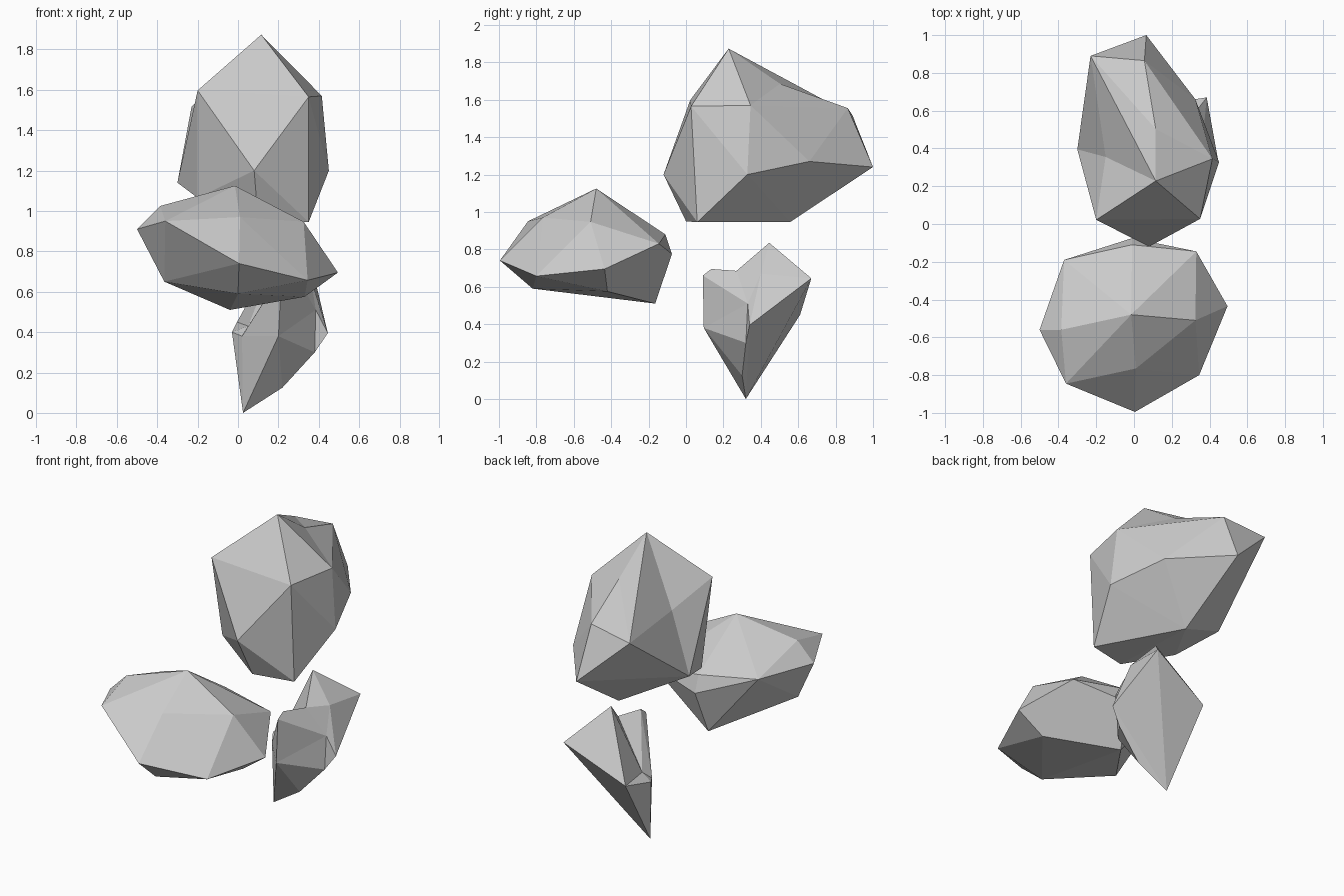
import bpy, bmesh
from mathutils import Vector


def finish(name, bm):
    bmesh.ops.recalc_face_normals(bm, faces=bm.faces[:])
    mesh = bpy.data.meshes.new(name)
    bm.to_mesh(mesh)
    bm.free()
    obj = bpy.data.objects.new(name, mesh)
    bpy.context.collection.objects.link(obj)
    return obj


def hull_rock(name, corners, dents=()):
    """Convex stone; dents = (point, lift): meshed pushed out by lift, then sunk back."""
    centre = sum((Vector(c) for c in corners), Vector()) / len(corners)
    bm = bmesh.new()
    for c in corners:
        bm.verts.new(c)
    sunk = [(bm.verts.new(centre + (Vector(p) - centre) * k), Vector(p)) for p, k in dents]
    bmesh.ops.convex_hull(bm, input=bm.verts[:])
    for v, p in sunk:
        v.co = p
    bmesh.ops.delete(bm, geom=[v for v in bm.verts if not v.link_faces], context='VERTS')
    return finish(name, bm)


def faced_rock(name, corners, faces):
    bm = bmesh.new()
    vs = [bm.verts.new(c) for c in corners]
    for f in faces:
        bm.faces.new([vs[i] for i in f])
    return finish(name, bm)


# Wide flat stone at the front
hull_rock("front_rock", [
    (-.015, -.48, 1.125), (-.385, -.56, 1.025), (-.50, -.56, .91), (-.36, -.845, .95),
    (.01, -.765, .97), (.325, -.51, .947), (.495, -.435, .695), (.345, -.80, .657),
    (.005, -.995, .74), (-.365, -.595, .65), (0, -.82, .59), (.33, -.42, .575),
    (-.04, -.165, .51), (-.01, -.11, .88), (-.01, -.075, .775), (.33, -.145, .83),
    (-.37, -.19, .915)])

# Large stone at the top
hull_rock("top_rock", [
    (.115, .228, 1.873), (.055, .865, 1.555), (.065, 1.0, 1.24), (-.23, .89, 1.517),
    (-.30, .395, 1.14), (-.20, .022, 1.597), (.08, -.12, 1.2), (.35, .027, 1.565),
    (.415, .345, 1.57), (.45, .328, 1.2), (.325, .66, 1.27), (.08, .555, .945),
    (.35, .06, .945), (.10, 0, .95), (-.20, .13, 1.065)],
    dents=[((.115, .503, 1.685), 1.2), ((-.15, .355, 1.5), 1.5)])

# Small pointed stone with a split top
faced_rock("lower_rock", [
    (.025, .32, 0), (.22, .30, .125), (.38, .32, .30), (.445, .34, .395),
    (.385, .33, .51), (.20, .095, .38), (.215, .09, .66), (.22, .135, .695),
    (.21, .445, .835), (.385, .67, .645), (-.005, .61, .45), (-.03, .39, .40),
    (.05, .365, .43), (.02, .31, .38), (.36, .40, .67), (.285, .27, .685)],
    [(0, 1, 5), (0, 5, 13), (5, 6, 13), (6, 7, 13), (7, 12, 13), (7, 15, 12),
     (11, 13, 12), (0, 13, 11), (0, 11, 10), (11, 12, 10), (12, 8, 10), (12, 15, 8),
     (8, 9, 10), (15, 14, 8), (14, 9, 8), (14, 3, 9), (0, 10, 9), (0, 9, 3),
     (0, 3, 2), (0, 2, 1), (1, 2, 5), (2, 4, 5), (2, 3, 4), (5, 4, 6),
     (6, 4, 7), (7, 4, 15), (4, 14, 15), (4, 3, 14)])
